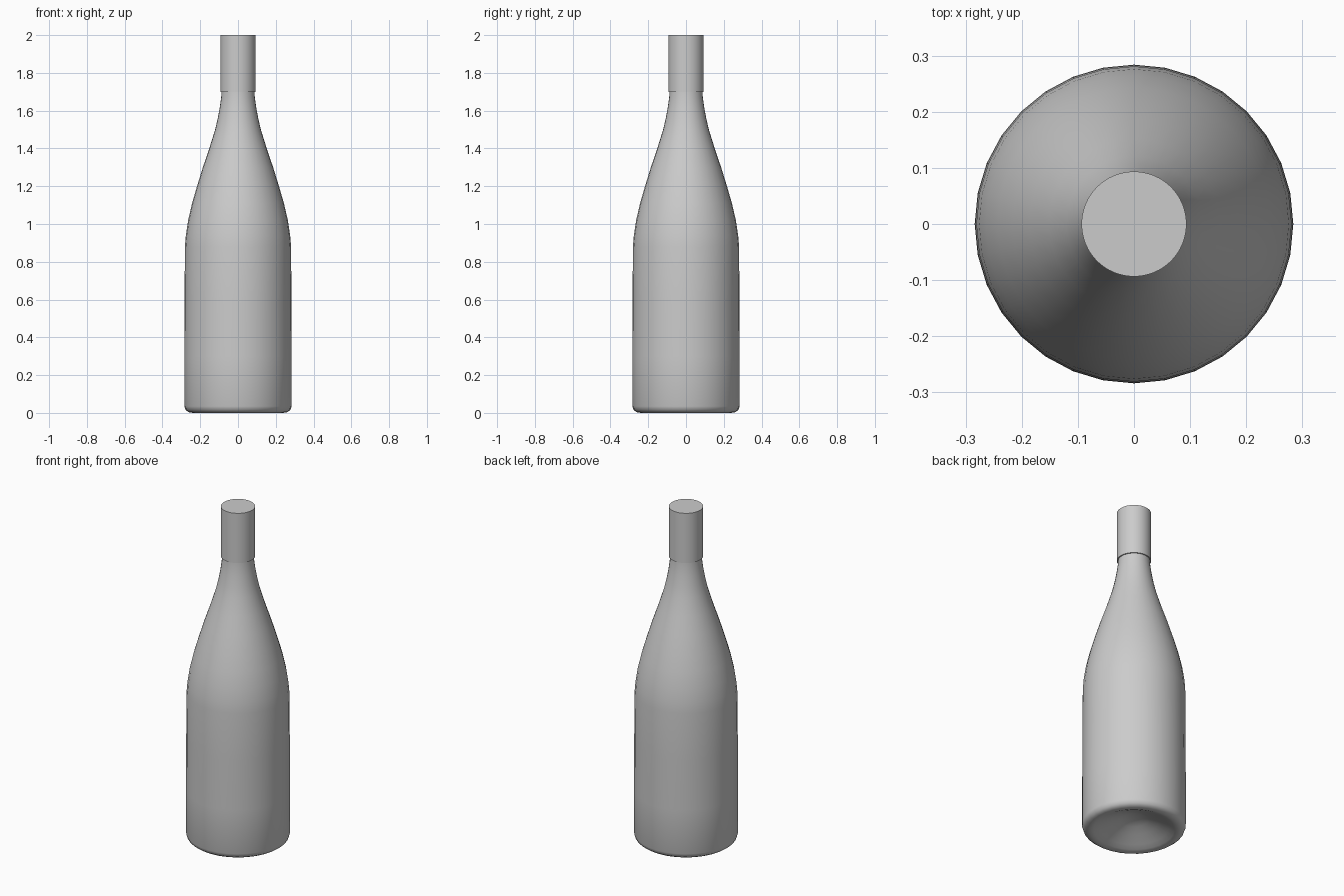
import bpy, bmesh
from math import cos, sin, pi, radians

if "Cube" in bpy.data.objects:
    bpy.data.objects.remove(bpy.data.objects["Cube"])


def lathe(name, profile, sides, angle):
    """Revolve (radius, z) points around z; radius 0 makes a pole."""
    bm = bmesh.new()
    rings = []
    for r, z in profile:
        n = sides if r > 0 else 1
        rings.append([bm.verts.new((r * cos(2 * pi * i / sides),
                                    r * sin(2 * pi * i / sides), z))
                      for i in range(n)])
    for a, b in zip(rings, rings[1:]):
        for i in range(sides):
            j = (i + 1) % sides
            if len(a) == 1:
                bm.faces.new((a[0], b[j], b[i]))
            elif len(b) == 1:
                bm.faces.new((a[i], a[j], b[0]))
            else:
                bm.faces.new((a[i], a[j], b[j], b[i]))
    bmesh.ops.recalc_face_normals(bm, faces=bm.faces)
    mesh = bpy.data.meshes.new(name)
    bm.to_mesh(mesh)
    bm.free()
    obj = bpy.data.objects.new(name, mesh)
    bpy.context.collection.objects.link(obj)
    bpy.ops.object.select_all(action='DESELECT')
    obj.select_set(True)
    bpy.context.view_layer.objects.active = obj
    bpy.ops.object.shade_smooth_by_angle(angle=radians(angle))
    return obj


# Bottle body: dished base, straight wall, sloping shoulder and neck
body = [(0, 0.085), (0.05, 0.08), (0.08, 0.07), (0.13, 0.05), (0.19, 0.02),
        (0.22, 0.006), (0.24, 0), (0.262, 0.004), (0.277, 0.015),
        (0.284, 0.035), (0.284, 0.3), (0.283, 0.6), (0.281, 0.88),
        (0.276, 0.94), (0.264, 1.02), (0.243, 1.11), (0.217, 1.20),
        (0.186, 1.30), (0.152, 1.40), (0.121, 1.50), (0.107, 1.56),
        (0.096, 1.62), (0.089, 1.67), (0.086, 1.72), (0.086, 1.95), (0, 1.95)]
lathe("bottle_body", body, 32, 60)

# Foil sleeve closing the neck
sleeve = [(0, 1.70), (0.0935, 1.70), (0.0935, 2.0), (0, 2.0)]
lathe("neck_sleeve", sleeve, 64, 30)
